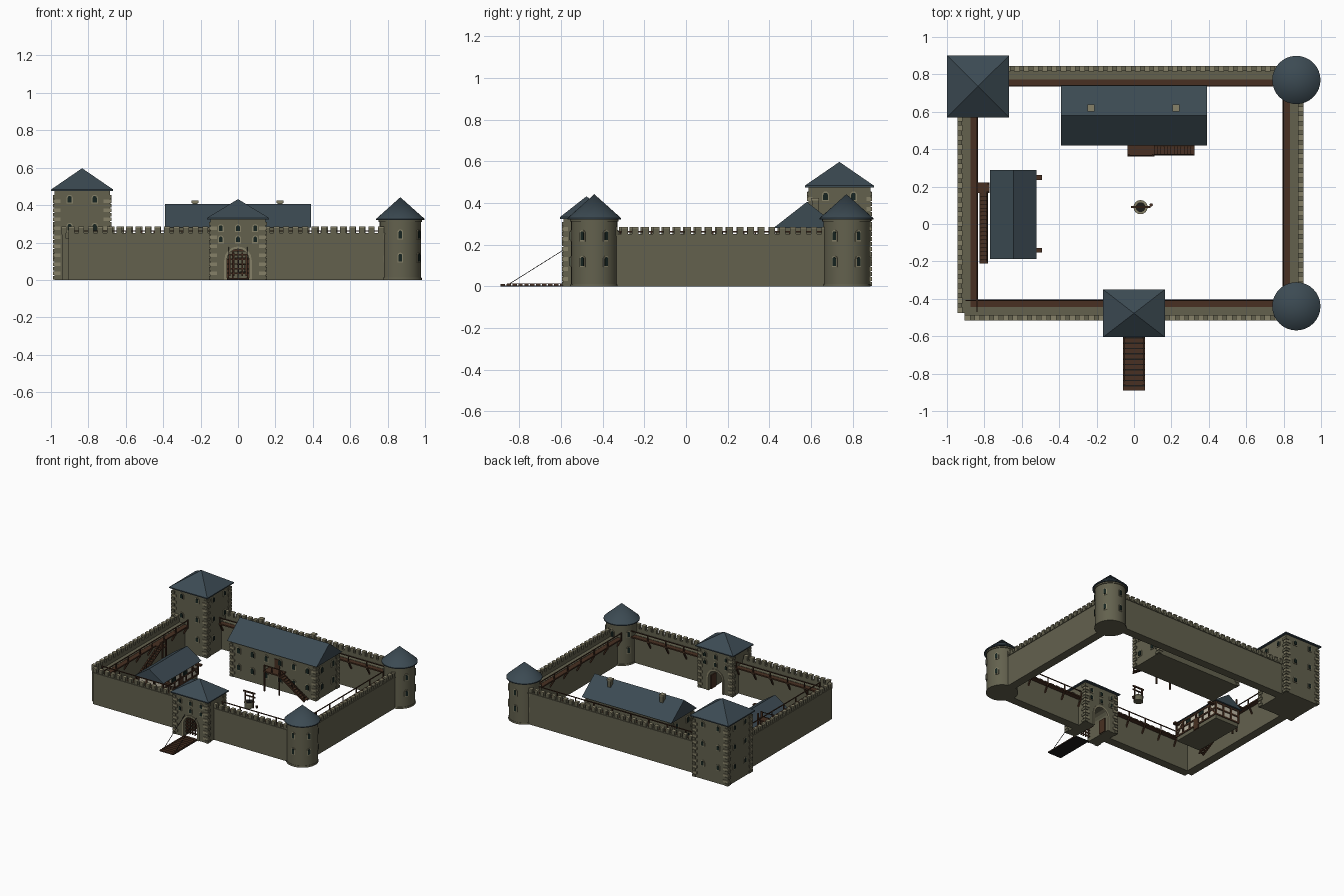
import bpy, bmesh, math
from mathutils import Matrix, Vector

cube = bpy.data.objects.get("Cube")
if cube:
    bpy.data.objects.remove(cube, do_unlink=True)

COLOURS = {
    "stone": (0.125, 0.120, 0.076),
    "pale_stone": (0.24, 0.22, 0.14),
    "slate": (0.045, 0.069, 0.086),
    "wood": (0.065, 0.030, 0.016),
    "dark_glass": (0.008, 0.017, 0.014),
    "plaster": (0.52, 0.48, 0.38),
    "iron": (0.012, 0.011, 0.010),
}
MATS = []
for label, rgb in COLOURS.items():
    m = bpy.data.materials.new(label)
    m.use_nodes = True
    m.diffuse_color = (*rgb, 1)
    m.node_tree.nodes["Principled BSDF"].inputs["Base Color"].default_value = (*rgb, 1)
    MATS.append(m)
STONE, PALE, SLATE, WOOD, GLASS, PLASTER, IRON = range(len(MATS))


class Part:
    """Collects simple solids into one named mesh object."""

    def __init__(self, name):
        self.name, self.bm = name, bmesh.new()

    def paint(self, verts, mat):
        for f in {f for v in verts for f in v.link_faces}:
            f.material_index = mat

    def box(self, x0, x1, y0, y1, z0, z1, mat=STONE):
        place = Matrix.Translation(((x0 + x1) / 2, (y0 + y1) / 2, (z0 + z1) / 2))
        size = Matrix.Diagonal((x1 - x0, y1 - y0, z1 - z0, 1))
        self.paint(bmesh.ops.create_cube(self.bm, size=1, matrix=place @ size)["verts"], mat)

    def beam(self, a, b, w, mat=WOOD, depth=None):
        a, b = Vector(a), Vector(b)
        turn = (b - a).to_track_quat('Z', 'Y').to_matrix().to_4x4()
        size = Matrix.Diagonal((w, depth or w, (b - a).length, 1))
        place = Matrix.Translation((a + b) / 2) @ turn @ size
        self.paint(bmesh.ops.create_cube(self.bm, size=1, matrix=place)["verts"], mat)

    def cone(self, x, y, z0, z1, r0, r1, mat, sides=32):
        place = Matrix.Translation((x, y, (z0 + z1) / 2))
        new = bmesh.ops.create_cone(self.bm, cap_ends=True, segments=sides, radius1=r0,
                                    radius2=r1, depth=z1 - z0, matrix=place)
        self.paint(new["verts"], mat)

    def prism(self, outline, shift, mat):
        verts = [self.bm.verts.new(p) for p in outline]
        face = self.bm.faces.new(verts)
        out = bmesh.ops.extrude_face_region(self.bm, geom=[face], use_keep_orig=True)
        top = [v for v in out["geom"] if isinstance(v, bmesh.types.BMVert)]
        bmesh.ops.translate(self.bm, verts=top, vec=shift)
        self.paint(verts + top, mat)

    def pyramid(self, x0, x1, y0, y1, z0, z1):
        self.box(x0, x1, y0, y1, z0 - 0.008, z0, SLATE)
        base = [self.bm.verts.new(p) for p in ((x0, y0, z0), (x1, y0, z0), (x1, y1, z0), (x0, y1, z0))]
        tip = self.bm.verts.new(((x0 + x1) / 2, (y0 + y1) / 2, z1))
        self.bm.faces.new(base)
        for i in range(4):
            self.bm.faces.new((base[i], base[(i + 1) % 4], tip))
        self.paint(base, SLATE)

    def window(self, x, y, z, angle, w=0.011, h=0.034):
        """Arched pane with a pale surround, facing the given direction."""
        out = Vector((math.cos(angle), math.sin(angle), 0))
        side = Vector((-out.y, out.x, 0))
        for grow, thick, mat in ((0.006, 0.005, PALE), (0, 0.008, GLASS)):
            start = Vector((x, y, z)) - out * 0.004
            pts = [start + side * u + Vector((0, 0, v)) for u, v in arch(w + grow, h + grow, -grow)]
            self.prism(pts, out * (thick + 0.004), mat)

    def quoins(self, x0, x1, y0, y1, top):
        for x, sx in ((x0, 1), (x1, -1)):
            for y, sy in ((y0, 1), (y1, -1)):
                for i in range(int(top / 0.024)):
                    a, b = (0.034, 0.02) if i % 2 else (0.02, 0.034)
                    xs = sorted((x - sx * 0.007, x + sx * a))
                    ys = sorted((y - sy * 0.007, y + sy * b))
                    self.box(*xs, *ys, i * 0.024 + 0.002, i * 0.024 + 0.021, PALE if i % 2 else STONE)

    def finish(self, smooth=False):
        bmesh.ops.recalc_face_normals(self.bm, faces=self.bm.faces[:])
        mesh = bpy.data.meshes.new(self.name)
        self.bm.to_mesh(mesh)
        self.bm.free()
        for m in MATS:
            mesh.materials.append(m)
        ob = bpy.data.objects.new(self.name, mesh)
        bpy.context.collection.objects.link(ob)
        if smooth:
            bpy.ops.object.select_all(action='DESELECT')
            ob.select_set(True)
            bpy.context.view_layer.objects.active = ob
            bpy.ops.object.shade_smooth_by_angle(angle=math.radians(30))


def arch(w, h, z=0.0, steps=8):
    curve = [(w * math.cos(math.pi * i / steps), h - w + w * math.sin(math.pi * i / steps))
             for i in range(steps + 1)]
    return [(w, z)] + curve + [(-w, z)]


def curtain_wall(name, along_x, lo, hi, outer, inward, walk_lo, walk_hi):
    """Stone wall with battlements, plus a braced wooden walk with a rail."""
    def point(a, c, z):
        c = outer + inward * c
        return (a, c, z) if along_x else (c, a, z)

    def slab(part, a0, a1, c0, c1, z0, z1, mat):
        p, q = point(a0, c0, z0), point(a1, c1, z1)
        x, y = sorted((p[0], q[0])), sorted((p[1], q[1]))
        part.box(*x, *y, z0, z1, mat)

    wall = Part(name + "_wall")
    slab(wall, lo, hi, 0, 0.067, 0, 0.222, STONE)
    slab(wall, lo, hi, 0, 0.02, 0.222, 0.252, STONE)
    slab(wall, lo, hi, -0.005, 0.0, 0.242, 0.25, STONE)
    count = round((hi - lo) / 0.05)
    pitch = (hi - lo) / count
    for i in range(count):
        a = lo + i * pitch
        slab(wall, a, a + pitch * 0.6, -0.003, 0.022, 0.252, 0.278, STONE)
        slab(wall, a, a + pitch * 0.6, -0.005, 0.024, 0.278, 0.285, PALE)
    wall.finish()

    walk = Part(name + "_walkway")
    slab(walk, walk_lo, walk_hi, 0.065, 0.105, 0.21, 0.22, WOOD)
    slab(walk, walk_lo, walk_hi, 0.098, 0.104, 0.259, 0.265, WOOD)
    bays = max(2, round((walk_hi - walk_lo) / 0.16))
    for i in range(bays + 1):
        a = walk_lo + 0.006 + i * (walk_hi - walk_lo - 0.012) / bays
        walk.beam(point(a, 0.101, 0.2), point(a, 0.101, 0.262), 0.007)
        walk.beam(point(a, 0.066, 0.15), point(a, 0.1, 0.21), 0.01)
    walk.finish()


curtain_wall("front_right", True, -0.905, -0.14, -0.51, 1, -0.9, -0.145)
curtain_wall("front_left", True, 0.14, 0.80, -0.51, 1, 0.145, 0.78)
curtain_wall("back", True, -0.69, 0.80, 0.84, -1, -0.68, 0.77)
curtain_wall("right", False, -0.475, 0.60, -0.94, 1, -0.47, 0.58)
curtain_wall("left", False, -0.36, 0.70, 0.90, -1, -0.34, 0.67)

# Round corner towers
for name, ty in (("front_round_tower", -0.44), ("back_round_tower", 0.77)):
    tower = Part(name)
    tx = 0.868
    tower.cone(tx, ty, 0, 0.012, 0.116, 0.114, STONE)
    tower.cone(tx, ty, 0.012, 0.325, 0.111, 0.111, STONE)
    tower.cone(tx, ty, 0.31, 0.322, 0.117, 0.117, STONE)
    tower.cone(tx, ty, 0.32, 0.327, 0.129, 0.129, SLATE)
    tower.cone(tx, ty, 0.327, 0.442, 0.129, 0, SLATE)
    for k in range(6):
        ang = math.radians(30 + 60 * k)
        for z in (0.098, 0.222):
            tower.window(tx + 0.11 * math.cos(ang), ty + 0.11 * math.sin(ang), z, ang, 0.009, 0.042)
    tower.finish(smooth=True)

# Square keep
keep = Part("square_keep")
kx0, kx1, ky0, ky1 = -0.982, -0.684, 0.588, 0.885
keep.box(kx0, kx1, ky0, ky1, 0, 0.475)
keep.quoins(kx0, kx1, ky0, ky1, 0.475)
keep.pyramid(-1.0, -0.667, 0.57, 0.902, 0.483, 0.597)
for z in (0.11, 0.265, 0.415):
    for off in (-0.067, 0.067):
        mx, my = (kx0 + kx1) / 2 + off, (ky0 + ky1) / 2 + off
        keep.window(mx, ky0, z, -math.pi / 2)
        keep.window(mx, ky1, z, math.pi / 2)
        keep.window(kx0, my, z, math.pi)
        keep.window(kx1, my, z, 0)
keep.finish()

# Gatehouse with an open arched passage
gate = Part("gatehouse")
gw, gy0, gy1 = 0.147, -0.587, -0.368
opening = arch(0.06, 0.165)
outline = [(gw, 0)] + opening + [(-gw, 0), (-gw, 0.325), (gw, 0.325)]
gate.prism([(x, gy0, z) for x, z in outline], (0, gy1 - gy0, 0), STONE)
gate.quoins(-gw, gw, gy0, gy1, 0.325)
gate.pyramid(-0.165, 0.165, -0.605, -0.35, 0.332, 0.432)
ring = arch(0.074, 0.179) + opening[::-1]
for y in (gy0 - 0.006, gy1 - 0.002):
    gate.prism([(x, y, z) for x, z in ring], (0, 0.008, 0), PALE)
for x in (-0.092, 0, 0.092):
    for z in (0.202, 0.262):
        gate.window(x, gy0, z, -math.pi / 2, 0.01, 0.03)
        gate.window(x, gy1, z, math.pi / 2, 0.01, 0.03)
gate.finish()

portcullis = Part("portcullis")
for i in range(-2, 3):
    portcullis.beam((i * 0.022, -0.565, 0.02), (i * 0.022, -0.565, 0.158 - abs(i) * 0.012), 0.008)
for i in range(5):
    portcullis.beam((-0.06, -0.565, 0.035 + i * 0.025), (0.06, -0.565, 0.035 + i * 0.025), 0.007)
portcullis.finish()

doors = Part("gate_doors")
for s in (-1, 1):
    doors.beam((s * 0.055, -0.42, 0.002), (s * 0.055, -0.42, 0.11), 0.008, WOOD, 0.06)
doors.finish()

# Lowered drawbridge and chains
bridge = Part("drawbridge")
bridge.box(-0.06, 0.06, -0.89, -0.575, 0.0, 0.004, IRON)
for i in range(11):
    y = -0.89 + i * 0.0285
    bridge.box(-0.06, 0.06, y, y + 0.021, 0.004, 0.01, WOOD)
for s in (-0.05, 0.05):
    bridge.box(s - 0.005, s + 0.005, -0.86, -0.59, 0.01, 0.013, WOOD)
    bridge.beam((s, -0.85, 0.01), (s, -0.587, 0.175), 0.003, IRON)
bridge.finish()

# Great hall
hall = Part("great_hall")
hall.box(-0.37, 0.37, 0.44, 0.72, 0, 0.285)
hall.prism([(-0.39, 0.42, 0.28), (-0.39, 0.74, 0.28), (-0.39, 0.58, 0.405)], (0.78, 0, 0), SLATE)
hall.quoins(-0.37, 0.37, 0.44, 0.72, 0.28)
for x in (-0.23, 0.225):
    hall.box(x - 0.014, x + 0.014, 0.605, 0.635, 0.33, 0.418, STONE)
    hall.box(x - 0.018, x + 0.018, 0.601, 0.639, 0.412, 0.424, PALE)
for z in (0.07, 0.2):
    for i in range(6):
        hall.window(-0.3 + i * 0.12, 0.44, z, -math.pi / 2, 0.013, 0.042)
    for y in (0.51, 0.65):
        hall.window(0.37, y, z, 0, 0.013, 0.042)
        hall.window(-0.37, y, z, math.pi, 0.013, 0.042)
hall.box(0.012, 0.058, 0.434, 0.44, 0.165, 0.24, WOOD)
hall.finish()


def stairs(part, top, bottom, side, steps):
    """Open flight: two stringers and flat treads."""
    top, bottom, side = Vector(top), Vector(bottom), Vector(side)
    for s in (-1, 1):
        part.beam(top + side * s, bottom + side * s, 0.01)
    for i in range(steps):
        p = top.lerp(bottom, (i + 0.5) / steps)
        w = Vector((abs(side.x) or 0.012, abs(side.y) or 0.012, 0))
        part.box(p.x - w.x, p.x + w.x, p.y - w.y, p.y + w.y, p.z + 0.002, p.z + 0.008, WOOD)


def railing(part, a, b):
    lift = Vector((0, 0, 0.045))
    a, b = Vector(a), Vector(b)
    part.beam(a + lift, b + lift, 0.006)
    for t in (0, 0.5, 1):
        part.beam(a.lerp(b, t), a.lerp(b, t) + lift, 0.006)


hall_stair = Part("hall_staircase")
hall_stair.box(-0.035, 0.11, 0.362, 0.44, 0.152, 0.162, WOOD)
for x in (-0.028, 0.1):
    hall_stair.beam((x, 0.37, 0), (x, 0.37, 0.205), 0.01)
railing(hall_stair, (-0.03, 0.366, 0.16), (0.105, 0.366, 0.16))
railing(hall_stair, (0.11, 0.372, 0.155), (0.315, 0.372, 0.006))
stairs(hall_stair, (0.105, 0.393, 0.15), (0.32, 0.393, 0.006), (0, 0.022, 0), 12)
hall_stair.finish()

wall_stair = Part("wall_staircase")
wall_stair.box(-0.86, -0.772, 0.165, 0.222, 0.21, 0.22, WOOD)
for y in (0.172, 0.215):
    wall_stair.beam((-0.779, y, 0), (-0.779, y, 0.265), 0.01)
stairs(wall_stair, (-0.803, 0.17, 0.212), (-0.803, -0.21, 0.006), (0.018, 0, 0), 18)
railing(wall_stair, (-0.786, 0.17, 0.212), (-0.786, -0.2, 0.01))
wall_stair.finish()

# Half-timbered stable
stable = Part("stable")
sx0, sx1, sy0, sy1 = -0.75, -0.54, -0.165, 0.27
stable.box(sx0, sx1, sy0, sy1, 0, 0.03, STONE)
stable.box(sx0, sx1, sy0, sy1, 0.03, 0.145, PLASTER)
stable.prism([(-0.77, -0.186, 0.138), (-0.52, -0.186, 0.138), (-0.645, -0.186, 0.222)], (0, 0.476, 0), SLATE)
for x in (sx0, sx1):
    for z in (0.035, 0.085, 0.132):
        stable.beam((x, sy0, z), (x, sy1, z), 0.012)
    for i in range(7):
        y = sy0 + i * (sy1 - sy0) / 6
        stable.beam((x, y, 0.03), (x, y, 0.138), 0.012)
    for y, d in ((sy0, 1), (sy1, -1)):
        stable.beam((x, y, 0.035), (x, y + d * 0.072, 0.13), 0.01)
    for y in (-0.055, 0.088):
        stable.box(x - 0.007, x + 0.007, y, y + 0.045, 0.092, 0.122, GLASS)
for y in (sy0, sy1):
    for z in (0.035, 0.085, 0.132):
        stable.beam((sx0, y, z), (sx1, y, z), 0.012)
    for i in range(1, 3):
        x = sx0 + i * (sx1 - sx0) / 3
        stable.beam((x, y, 0.03), (x, y, 0.138), 0.012)
stable.box(-0.545, -0.532, 0.03, 0.08, 0, 0.083, WOOD)
for y in (-0.14, 0.248):
    stable.box(-0.545, -0.492, y - 0.013, y + 0.013, 0.118, 0.13, WOOD)
stable.finish()

# Courtyard well with a winding frame and bucket
well = Part("well")
wx, wy = 0.035, 0.09
well.cone(wx, wy, 0, 0.036, 0.035, 0.035, STONE, 16)
well.cone(wx, wy, 0.036, 0.042, 0.038, 0.038, PALE, 16)
well.cone(wx, wy, 0.042, 0.044, 0.026, 0.026, IRON, 16)
for s in (-0.034, 0.034):
    well.beam((wx + s, wy, 0), (wx + s, wy, 0.118), 0.009)
well.beam((wx - 0.05, wy, 0.115), (wx + 0.05, wy, 0.115), 0.01)
well.beam((wx - 0.04, wy, 0.085), (wx + 0.052, wy, 0.085), 0.008)
well.beam((wx, wy, 0.044), (wx, wy, 0.085), 0.003, IRON)
well.cone(0.092, 0.102, 0, 0.018, 0.007, 0.009, WOOD, 10)
well.finish(smooth=True)
